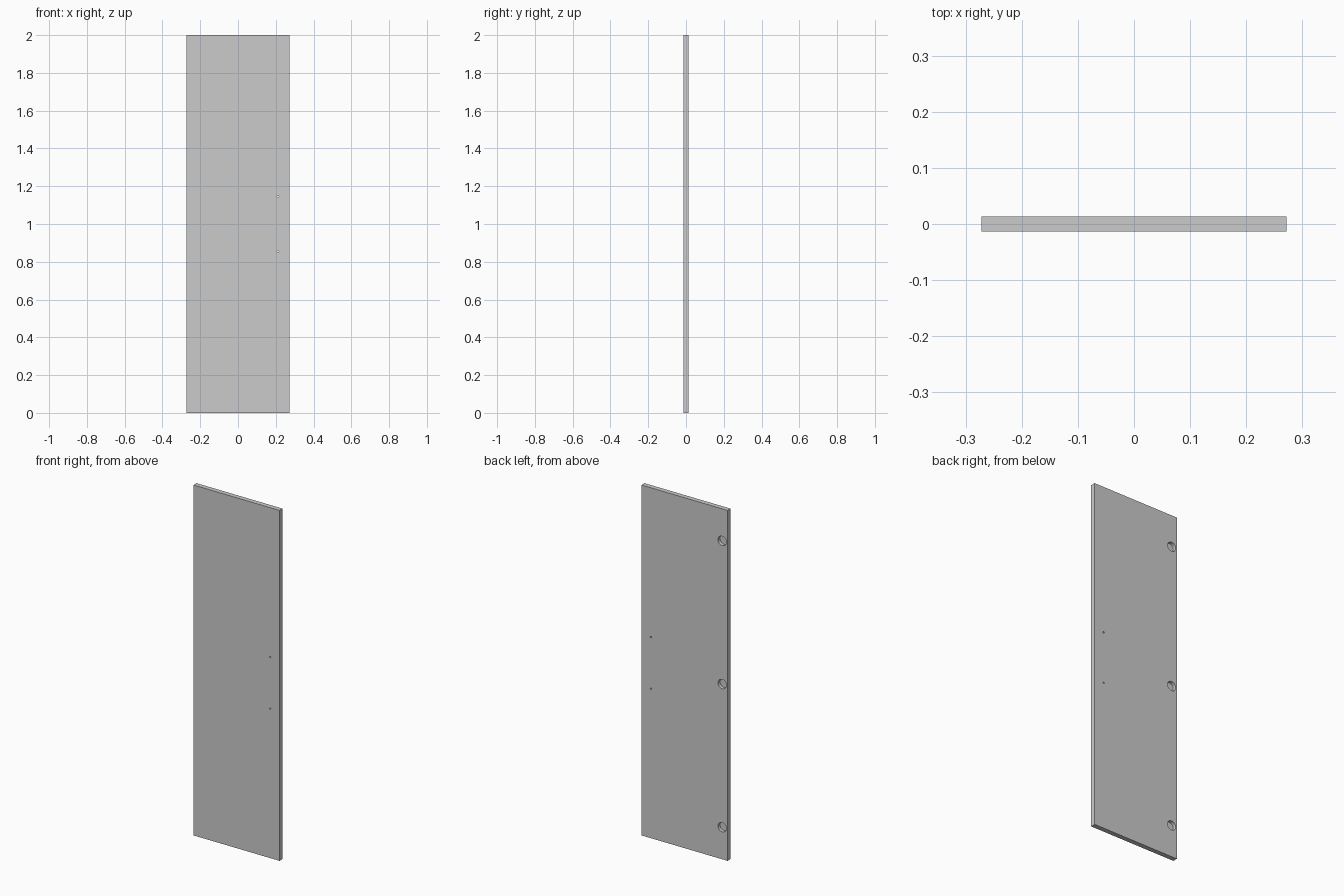
import bpy
from math import radians

if "Cube" in bpy.data.objects:
    bpy.data.objects.remove(bpy.data.objects["Cube"])

W, T, H = 0.544, 0.0275, 2.0


def drill(target, name, x, z, radius, y0, y1, sides):
    """Bore a hole along y between y0 and y1."""
    bpy.ops.mesh.primitive_cylinder_add(
        vertices=sides, radius=radius, depth=y1 - y0,
        location=(x, (y0 + y1) / 2, z), rotation=(radians(90), 0, 0))
    cutter = bpy.context.object
    cutter.name = name
    cutter.hide_render = True
    mod = target.modifiers.new(name, 'BOOLEAN')
    mod.operation = 'DIFFERENCE'
    mod.solver = 'EXACT'
    mod.object = cutter
    bpy.context.view_layer.objects.active = target
    bpy.ops.object.modifier_apply(modifier=name)
    bpy.data.objects.remove(cutter)


# Door panel
bpy.ops.mesh.primitive_cube_add(size=1, location=(0, 0, H / 2))
door = bpy.context.object
door.name = "door_panel"
door.scale = (W, T, H)
bpy.ops.object.transform_apply(location=True, rotation=True, scale=True)

# Blind hinge cups in the back face
for i, z in enumerate((0.183, 1.0, 1.817)):
    drill(door, f"hinge_cup_{i}", -W / 2 + 0.034, z, 0.0265, T / 2 - 0.019, T / 2 + 0.02, 48)

# Handle screw holes right through the panel
for i, z in enumerate((1 - 0.147, 1 + 0.147)):
    drill(door, f"handle_hole_{i}", W / 2 - 0.06, z, 0.0045, -T, T, 24)

# Smooth hole walls, crisp edges
bpy.ops.object.select_all(action='DESELECT')
door.select_set(True)
bpy.context.view_layer.objects.active = door
bpy.ops.object.shade_smooth_by_angle(angle=radians(30))
